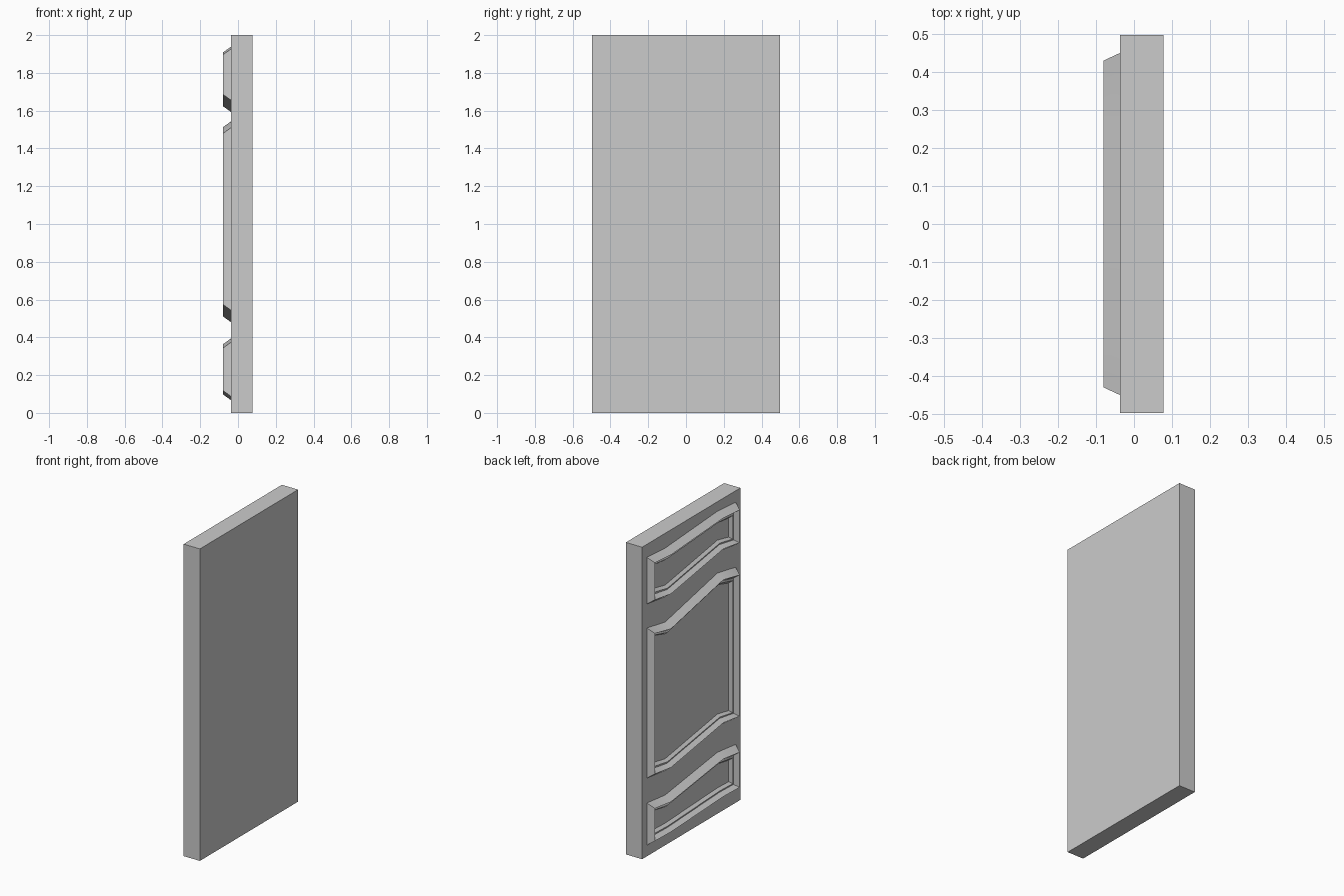
import bpy, bmesh, math

if "Cube" in bpy.data.objects:
    bpy.data.objects.remove(bpy.data.objects["Cube"])

FACE = -0.037      # x of the decorated door face
HALF_W = 0.45      # half width of every moulding frame
KNEE = 0.265       # where the wavy rails bend

# moulding cross-section: (inset along y, inset along z, height above the face)
PROFILE = [(0.0, 0.0, -0.002), (0.0, 0.0, 0.0), (0.02, 0.031, 0.043),
           (0.042, 0.05, 0.014), (0.055, 0.061, 0.018),
           (0.07, 0.075, 0.0), (0.07, 0.075, -0.002)]


def finish(name, bm, smooth):
    bmesh.ops.recalc_face_normals(bm, faces=bm.faces)
    mesh = bpy.data.meshes.new(name)
    bm.to_mesh(mesh)
    bm.free()
    ob = bpy.data.objects.new(name, mesh)
    bpy.context.collection.objects.link(ob)
    if smooth:
        bpy.context.view_layer.objects.active = ob
        ob.select_set(True)
        bpy.ops.object.shade_smooth_by_angle(angle=math.radians(30))
        ob.select_set(False)
    return ob


def rail(centre, end, knee, inset_y, inset_z):
    """S-shaped rail from -y to +y; high on the -y half, low on the +y half."""
    w = HALF_W - inset_y
    return [(-w, centre + end + inset_z), (-KNEE, centre + knee + inset_z),
            (KNEE, centre - knee + inset_z), (w, centre - end + inset_z)]


def frame(name, bottom, top):
    """Closed moulding swept round a panel with wavy top and bottom rails."""
    bm = bmesh.new()
    rings = []
    for iy, iz, h in PROFILE:
        pts = rail(*bottom, iy, iz) + rail(*top, iy, -iz)[::-1]
        rings.append([bm.verts.new((FACE - h, y, z)) for y, z in pts])
    n = len(rings[0])
    for a, b in zip(rings, rings[1:] + rings[:1]):
        for i in range(n):
            j = (i + 1) % n
            bm.faces.new((a[i], a[j], b[j], b[i]))
    return finish(name, bm, True)


# door slab
bm = bmesh.new()
bmesh.ops.create_cube(bm, size=1)
for v in bm.verts:
    v.co.x = 0.078 if v.co.x > 0 else FACE
    v.co.y *= 0.995
    v.co.z = (v.co.z + 0.5) * 2
finish("door_slab", bm, False)

# three moulding frames: (centre height, end rise, knee rise) of each rail
frame("lower_moulding", (0.079, 0.008, 0.012), (0.358, 0.016, 0.036))
frame("middle_moulding", (0.522, 0.021, 0.042), (1.487, 0.023, 0.056))
frame("upper_moulding", (1.636, 0.019, 0.043), (1.922, 0.005, 0.017))
